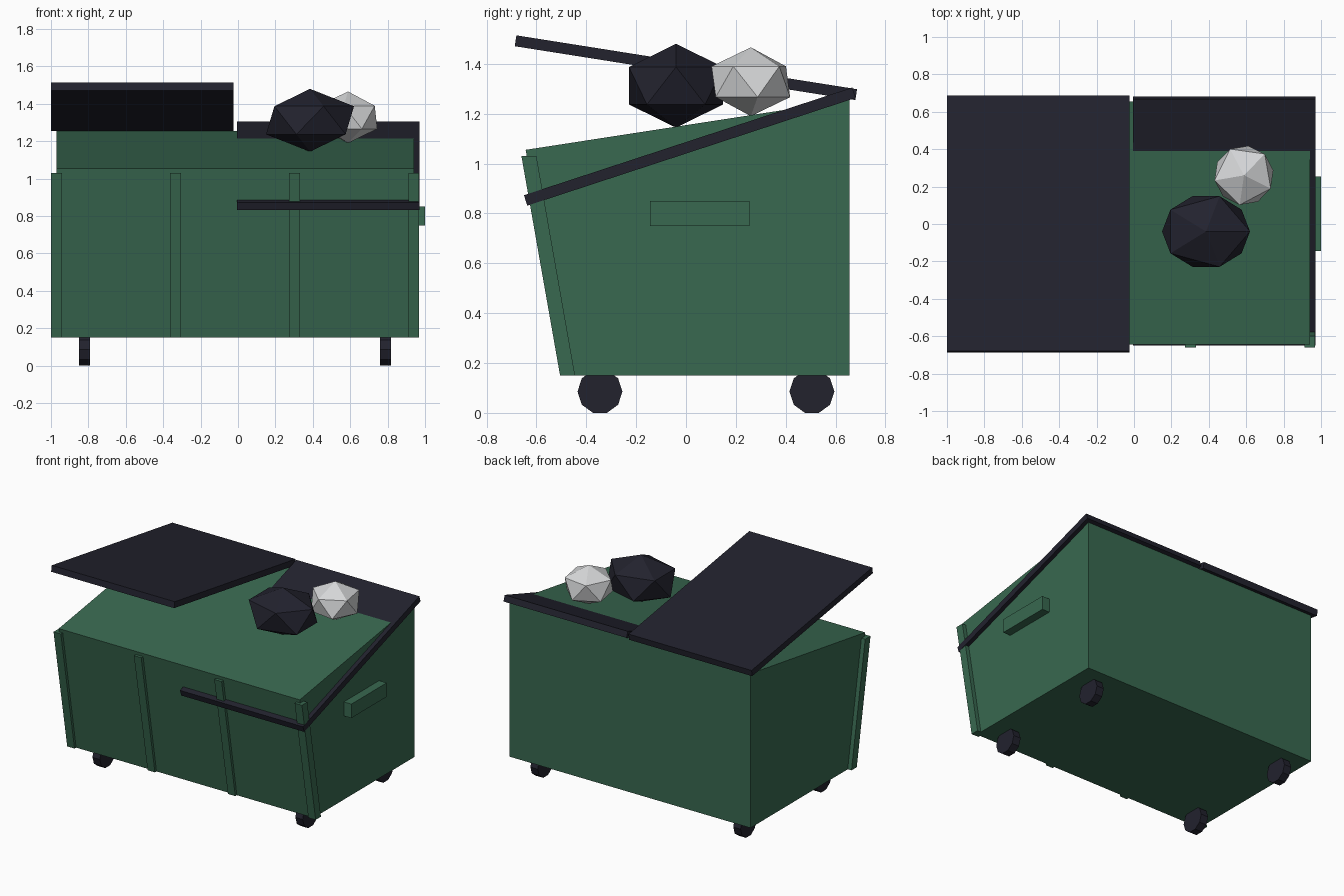
import bpy
import bmesh
from math import radians, cos, sin, atan2, hypot
from mathutils import Matrix, Vector

cube = bpy.data.objects.get("Cube")
if cube:
    bpy.data.objects.remove(cube, do_unlink=True)


def material(name, rgb):
    m = bpy.data.materials.new(name)
    m.use_nodes = True
    m.diffuse_color = (*rgb, 1)
    m.node_tree.nodes["Principled BSDF"].inputs["Base Color"].default_value = (*rgb, 1)
    return m


green = material("green paint", (0.04, 0.14, 0.08))
dark = material("dark plastic", (0.016, 0.016, 0.027))
white = material("white plastic", (0.67, 0.68, 0.69))


def finish(name, bm, mat):
    bmesh.ops.recalc_face_normals(bm, faces=bm.faces[:])
    mesh = bpy.data.meshes.new(name)
    bm.to_mesh(mesh)
    bm.free()
    mesh.materials.append(mat)
    ob = bpy.data.objects.new(name, mesh)
    bpy.context.collection.objects.link(ob)
    return ob


def extrude_profile(name, profile, x0, x1, mat):
    """Side profile of (y, z) points swept from x0 to x1."""
    bm = bmesh.new()
    face = bm.faces.new([bm.verts.new((x0, y, z)) for y, z in profile])
    swept = bmesh.ops.extrude_face_region(bm, geom=[face])["geom"]
    verts = [v for v in swept if isinstance(v, bmesh.types.BMVert)]
    bmesh.ops.translate(bm, vec=(x1 - x0, 0, 0), verts=verts)
    return finish(name, bm, mat)


def lid(name, front, back, x0, x1, thick=0.044):
    """Flat slab whose upper surface runs between two (y, z) points."""
    f, b = Vector(front), Vector(back)
    d = (b - f).normalized()
    down = Vector((d.y, -d.x)) * thick
    extrude_profile(name, [f, b, b + down, f + down], x0, x1, dark)


def bag(name, centre, scale, turn, mat):
    bm = bmesh.new()
    bmesh.ops.create_icosphere(bm, subdivisions=1, radius=1)
    place = (Matrix.Translation(centre) @ Matrix.Rotation(turn, 4, 'Z')
             @ Matrix.Diagonal((*scale, 1)))
    bmesh.ops.transform(bm, matrix=place, verts=bm.verts[:])
    finish(name, bm, mat)


# Bin body with sloping front and top
extrude_profile("body", [(-0.487, 0.15), (0.655, 0.15), (0.655, 1.255), (-0.643, 1.055)],
                -0.97, 0.94, green)

# Four leaning ribs across the front
for i in range(4):
    x = -0.971 + i * 0.637
    extrude_profile(f"front_rib_{i + 1}",
                    [(-0.505, 0.15), (-0.445, 0.15), (-0.6, 1.03), (-0.66, 1.03)],
                    x - 0.029, x + 0.029, green)

# Side handle
extrude_profile("side_handle", [(-0.145, 0.75), (0.255, 0.75), (0.255, 0.85), (-0.145, 0.85)],
                0.92, 1.0, green)

# Raised lid and sunken lid
lid("raised_lid", (-0.68, 1.514), (0.686, 1.298), -1.0, -0.025)
lid("lowered_lid", (-0.65, 0.873), (0.667, 1.305), -0.005, 0.97)

# Ten-sided wheels
for side, x in (("right", -0.82), ("left", 0.788)):
    for end, y in (("front", -0.345), ("back", 0.505)):
        ring = [(y + 0.09 * cos(radians(36 * k)), 0.0856 + 0.09 * sin(radians(36 * k)))
                for k in range(10)]
        extrude_profile(f"{end}_{side}_wheel", ring, x - 0.029, x + 0.029, dark)

# Rubbish bags
bag("dark_bag", (0.385, -0.04, 1.312), (0.263, 0.222, 0.168), 0, dark)
bag("white_bag", (0.588, 0.26, 1.328), (0.178, 0.178, 0.138), 0.8, white)
